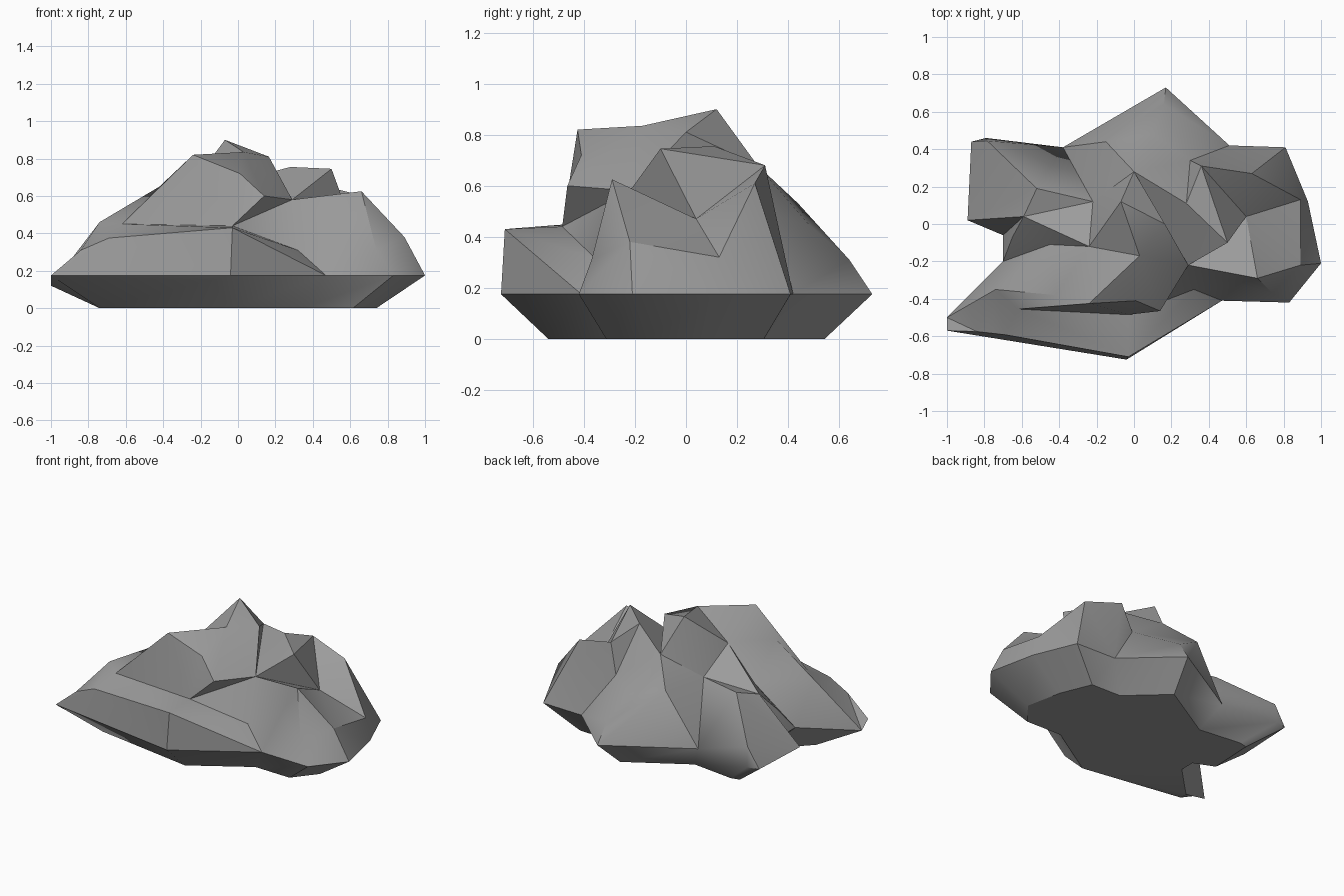
import bpy, bmesh, math
from mathutils import Vector
from mathutils.geometry import delaunay_2d_cdt

if "Cube" in bpy.data.objects:
    bpy.data.objects.remove(bpy.data.objects["Cube"])

RIM_Z = 0.175
# widest outline of the rock, counter-clockwise
rim = [(-1, -.57), (-.04, -.725), (.47, -.41), (.83, -.42), (1, -.21),
       (.93, .12), (.81, .41), (.51, .42), (.17, .73), (-.38, .41),
       (-.79, .46), (-.87, .44), (-.89, .02), (-.7, -.06), (-.7, -.2), (-1, -.5)]

# crease lines that shape the upper surface
ledge = [(-.84, -.575, .31), (-.69, -.592, .375), (-.03, -.71, .43),
         (.32, -.35, .31), (.47, -.41, RIM_Z)]
cliff_foot = [(-.62, -.455, .45), (-.03, -.485, .44), (.29, -.22, .58), (.32, -.35, .31)]
cliff_top = [(-.62, -.455, .45), (-.42, -.38, .65), (-.24, -.425, .82),
             (.01, -.41, .72), (.14, -.32, .6), (.29, -.22, .58)]
summit = [(-.24, -.425, .82), (.03, -.17, .835), (-.07, .12, .9), (0, .28, .68)]
summit_edge = [(.03, -.17, .835), (.145, 0, .81), (0, .28, .68)]
shoulder_left = [(.29, -.22, .58), (0, .28, .68), (.28, .11, .755), (.29, -.22, .58)]
shoulder = [(.29, -.22, .58), (.45, -.02, .745), (.28, .11, .755), (.36, .31, .68),
            (.63, .27, .61), (.6, .04, .47), (.45, -.02, .745)]
east = [(.6, .04, .47), (.29, -.22, .58), (.66, -.29, .625), (.6, .04, .47)]
east_side = [(.66, -.29, .625), (.89, -.22, .38), (.89, .13, .32), (.63, .27, .61)]
notch = [(.56, -.32, .44), (.74, -.37, .31)]
back = [(0, .28, .68), (-.15, .44, .53), (.1, .48, .45), (.3, .34, .48)]
back_spur = [(.1, .48, .45), (.16, .64, .31)]
west = [(-.62, -.455, .45), (-.74, -.35, .46), (-.45, -.11, .45),
        (-.24, -.12, .67), (.03, -.17, .835)]
wing = [(-.65, -.07, .34), (-.59, .04, .47), (-.24, -.12, .67),
        (-.22, .12, .52), (-.52, .19, .52), (-.59, .04, .47)]
wing_corner = [(-.785, .445, .31), (-.52, .19, .52)]
creases = [ledge, cliff_foot, cliff_top, summit, summit_edge, shoulder_left, shoulder,
           east, east_side, notch, back, back_spur, west, wing, wing_corner]

points = [(x, y, RIM_Z) for x, y in rim]
index = {p: i for i, p in enumerate(points)}
edges = []
for line in creases:
    for p in line:
        if p not in index:
            index[p] = len(points)
            points.append(p)
    edges += [(index[a], index[b]) for a, b in zip(line, line[1:])]

# triangulate the upper surface inside the rim
n = len(rim)
flat, _, tris, origin, _, _ = delaunay_2d_cdt(
    [Vector(p[:2]) for p in points], edges, [list(range(n))], 1, 1e-5)


def height(i):
    if origin[i]:
        return points[origin[i][0]][2]
    near = sorted(points, key=lambda p: (Vector(p[:2]) - flat[i]).length)[:2]
    return sum(p[2] for p in near) / 2


bm = bmesh.new()
verts = [bm.verts.new((v.x, v.y, height(i))) for i, v in enumerate(flat)]
for t in tris:
    bm.faces.new([verts[i] for i in t])

# overhanging lips, and the drooping west tip
by_point = {i: v for v, o in zip(verts, origin) for i in o}
by_point[index[(.14, -.32, .6)]].co.y = -.465
by_point[index[(.45, -.02, .745)]].co = (.5, -.1, .745)
by_point[index[(.145, 0, .81)]].co.x = .165
by_point[n - 1].co.z = .12

# tapered underside and flat base
ring = [bm.verts.new((x * .74, y * .745, 0)) for x, y in rim]
for i in range(n):
    j = (i + 1) % n
    bm.faces.new((by_point[j], by_point[i], ring[i], ring[j]))
bm.faces.new(ring)
bmesh.ops.recalc_face_normals(bm, faces=bm.faces)

mesh = bpy.data.meshes.new("rock")
bm.to_mesh(mesh)
bm.free()
stone = bpy.data.materials.new("dark_stone")
stone.diffuse_color = (.33, .33, .33, 1)
stone.use_nodes = True
stone.node_tree.nodes["Principled BSDF"].inputs["Base Color"].default_value = stone.diffuse_color
mesh.materials.append(stone)
rock = bpy.data.objects.new("rock", mesh)
bpy.context.collection.objects.link(rock)
bpy.context.view_layer.objects.active = rock
rock.select_set(True)
bpy.ops.object.shade_smooth_by_angle(angle=math.radians(35))
